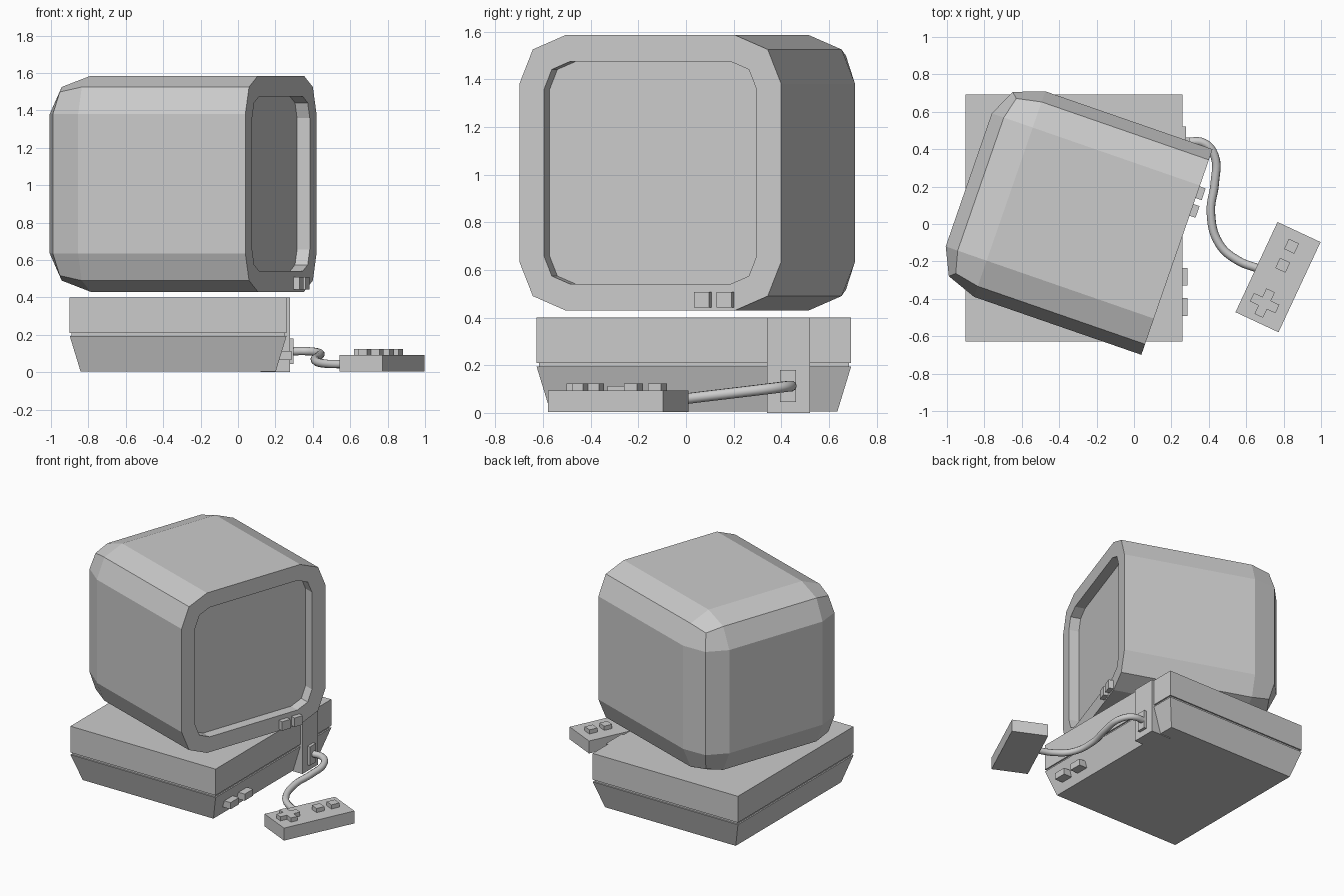
import bpy, bmesh
from math import radians
from mathutils import Matrix, Vector

if "Cube" in bpy.data.objects:
    bpy.data.objects.remove(bpy.data.objects["Cube"])


def finish(name, bm, mat=Matrix()):
    bmesh.ops.recalc_face_normals(bm, faces=bm.faces)
    me = bpy.data.meshes.new(name)
    bm.to_mesh(me)
    bm.free()
    ob = bpy.data.objects.new(name, me)
    ob.matrix_world = mat
    bpy.context.collection.objects.link(ob)
    return ob


def box(name, lo, hi, mat=Matrix(), taper=0.0):
    """Box between two corners; taper pulls the bottom edges inward."""
    lo, hi = Vector(lo), Vector(hi)
    bm = bmesh.new()
    bmesh.ops.create_cube(bm, size=1)
    for v in bm.verts:
        t = taper if v.co.z < 0 else 0
        sx, sy = (1 if v.co.x > 0 else -1), (1 if v.co.y > 0 else -1)
        v.co = (lo + hi) / 2 + v.co * (hi - lo)
        v.co.x -= sx * t
        v.co.y -= sy * t
    return finish(name, bm, mat)


# Console: lid, groove, tapered base
box("console_top", (-.90, -.627, .21), (.26, .693, .40))
box("console_groove", (-.89, -.617, .19), (.25, .683, .215))
box("console_base", (-.90, -.627, .005), (.26, .693, .195), taper=.058)

# Cable socket column and front buttons
box("socket_column", (.12, .34, 0), (.277, .52, .40))
box("socket", (.25, .395, .045), (.298, .462, .18))
for i, y in enumerate((-.443, -.282)):
    box(f"console_button_{i + 1}", (.20, y - .048, .065), (.285, y + .048, .113))

# Monitor: local x points out of the screen, turned about z
mon = Matrix.Rotation(radians(-19.1), 4, 'Z')
FRONT, BACK, STRETCH = .266, -.912, 1.13
depth = (FRONT - BACK) / STRETCH
bm = bmesh.new()
bmesh.ops.create_cube(bm, size=1)
bmesh.ops.scale(bm, vec=(depth, 1.163, 1.155), verts=bm.verts)
edges = [e for e in bm.edges if min(v.co.x for v in e.verts) < 0]
bmesh.ops.bevel(bm, geom=edges, offset=.205, offset_type='OFFSET', segments=2,
                profile=.5, affect='EDGES')
bmesh.ops.scale(bm, vec=(STRETCH, 1, 1), verts=bm.verts)
bmesh.ops.translate(bm, vec=((FRONT + BACK) / 2, -.0665, 1.0075), verts=bm.verts)
bmesh.ops.recalc_face_normals(bm, faces=bm.faces)
# Recessed screen
screen = max(bm.faces, key=lambda f: f.calc_center_median().x)
bmesh.ops.inset_region(bm, faces=[screen], thickness=.11, use_even_offset=True)
screen = bmesh.ops.extrude_discrete_faces(bm, faces=[screen])["faces"][0]
bmesh.ops.translate(bm, vec=(-.072, 0, 0), verts=screen.verts)
finish("monitor", bm, mon)
for i, t in enumerate((.172, .272)):
    box(f"monitor_button_{i + 1}", (FRONT - .02, t - .033, .443),
        (FRONT + .034, t + .033, .508), mon)

# Controller
pad = Matrix.Translation((.77, -.284, 0)) @ Matrix.Rotation(radians(-25), 4, 'Z')
box("controller", (-.127, -.266, .003), (.127, .266, .093), pad)
for i, y in enumerate((.068, .18)):
    box(f"controller_button_{i + 1}", (-.034, y - .03, .08), (.026, y + .03, .123), pad)

# Cross-shaped direction pad
a, b = .025, .075
plus = [(a, a), (a, b), (-a, b), (-a, a), (-b, a), (-b, -a),
        (-a, -a), (-a, -b), (a, -b), (a, -a), (b, -a), (b, a)]
bm = bmesh.new()
face = bm.faces.new([bm.verts.new((x - .006, y - .156, .08)) for x, y in plus])
top = bmesh.ops.extrude_face_region(bm, geom=[face])["geom"]
bmesh.ops.translate(bm, vec=(0, 0, .043),
                    verts=[g for g in top if isinstance(g, bmesh.types.BMVert)])
finish("direction_pad", bm, pad)

# Cord
path = [(.28, .44, .112), (.375, .432, .112), (.432, .36, .103), (.432, .22, .086),
        (.411, .06, .067), (.455, -.105, .047), (.555, -.195, .043), (.67, -.24, .043)]
cu = bpy.data.curves.new("cord", 'CURVE')
cu.dimensions = '3D'
cu.bevel_depth, cu.bevel_resolution, cu.resolution_u = .023, 3, 6
sp = cu.splines.new('BEZIER')
sp.bezier_points.add(len(path) - 1)
for p, co in zip(sp.bezier_points, path):
    p.co = co
    p.handle_left_type = p.handle_right_type = 'AUTO'
sp.use_smooth = True
bpy.context.collection.objects.link(bpy.data.objects.new("cord", cu))
